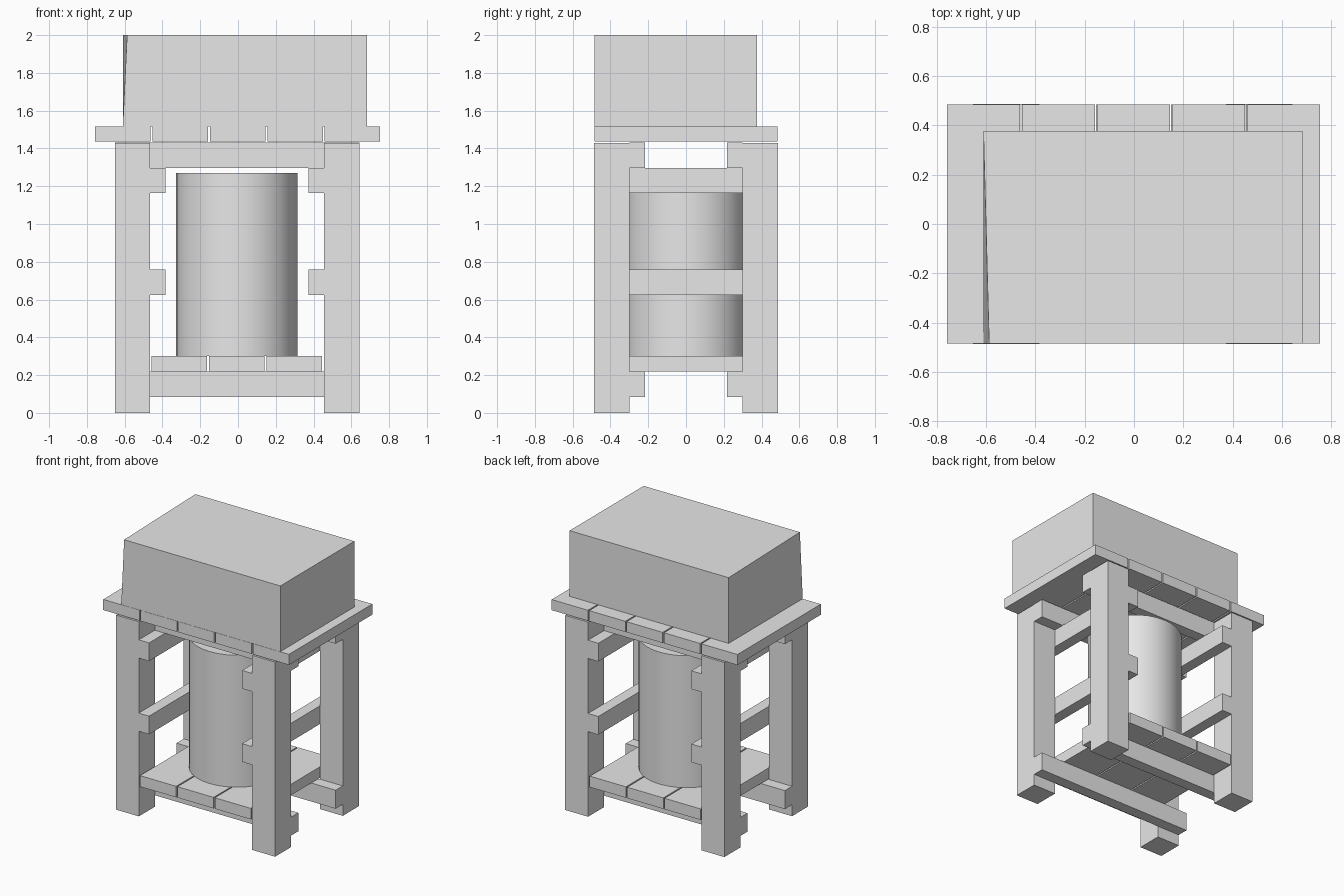
import bpy
import bmesh
import math

cube = bpy.data.objects.get("Cube")
if cube:
    bpy.data.objects.remove(cube, do_unlink=True)

grey = bpy.data.materials.new("plain_grey")
grey.use_nodes = True
grey.diffuse_color = (0.8, 0.8, 0.8, 1)
grey.node_tree.nodes["Principled BSDF"].inputs["Base Color"].default_value = (0.8, 0.8, 0.8, 1)


def add_object(name, bm):
    mesh = bpy.data.meshes.new(name)
    bm.to_mesh(mesh)
    bm.free()
    mesh.materials.append(grey)
    obj = bpy.data.objects.new(name, mesh)
    bpy.context.collection.objects.link(obj)
    return obj


def box(name, xs, ys, zs):
    """Axis-aligned block given as (low, high) ranges."""
    bm = bmesh.new()
    bmesh.ops.create_cube(bm, size=1)
    for v in bm.verts:
        v.co = [r[0] if c < 0 else r[1] for c, r in zip(v.co, (xs, ys, zs))]
    return add_object(name, bm)


CX = -0.005            # centre line of the frame
HALF_X, HALF_Y = 0.647, 0.486
POST = 0.186           # leg thickness
RAIL = 0.083           # rail thickness


def span(centre, side, outer, width):
    """Range of the given width running inward from an outer offset."""
    return sorted((centre + side * outer, centre + side * (outer - width)))


for sx, side in ((-1, "right"), (1, "left")):
    # Legs
    for sy, end in ((-1, "front"), (1, "back")):
        box(f"{end}_{side}_leg", span(CX, sx, HALF_X, POST),
            span(0, sy, HALF_Y, POST), (0, 1.43))
    # Side rails on the inner faces of the legs
    for level, z in (("lower", 0.625), ("upper", 1.163)):
        box(f"{side}_{level}_rail", span(CX, sx, HALF_X - POST, RAIL),
            (-HALF_Y, HALF_Y), (z, z + 0.134))

# Cross beams behind the front legs and before the back legs
for sy, end in ((-1, "front"), (1, "back")):
    for level, z in (("lower", 0.084), ("upper", 1.296)):
        box(f"{end}_{level}_beam", (CX - HALF_X, CX + HALF_X),
            span(0, sy, HALF_Y - POST, RAIL), (z, z + 0.136))


def planks(name, count, start, zs, half_depth):
    """Row of equal boards with narrow gaps."""
    width, pitch = 0.294, 0.304
    for i in range(count):
        x = start + i * pitch
        box(f"{name}_{i + 1}", (x, x + width), (-half_depth, half_depth), zs)


planks("shelf_plank", 3, -0.458, (0.22, 0.301), 0.484)
planks("top_plank", 5, -0.757, (1.438, 1.516), 0.484)

# Upper block, with one top corner leaning inward
block = box("upper_block", (-0.61, 0.683), (-0.484, 0.376), (1.517, 2.0))
for v in block.data.vertices:
    if v.co.x < 0 and v.co.y < 0 and v.co.z > 1.9:
        v.co.x += 0.023

# Drum standing on the shelf
bm = bmesh.new()
bmesh.ops.create_cone(bm, cap_ends=True, segments=32, radius1=0.321,
                      radius2=0.321, depth=0.97)
bmesh.ops.translate(bm, verts=bm.verts, vec=(-0.007, 0, 0.786))
drum = add_object("drum", bm)
bpy.ops.object.select_all(action="DESELECT")
drum.select_set(True)
bpy.context.view_layer.objects.active = drum
bpy.ops.object.shade_smooth_by_angle(angle=math.radians(30))
